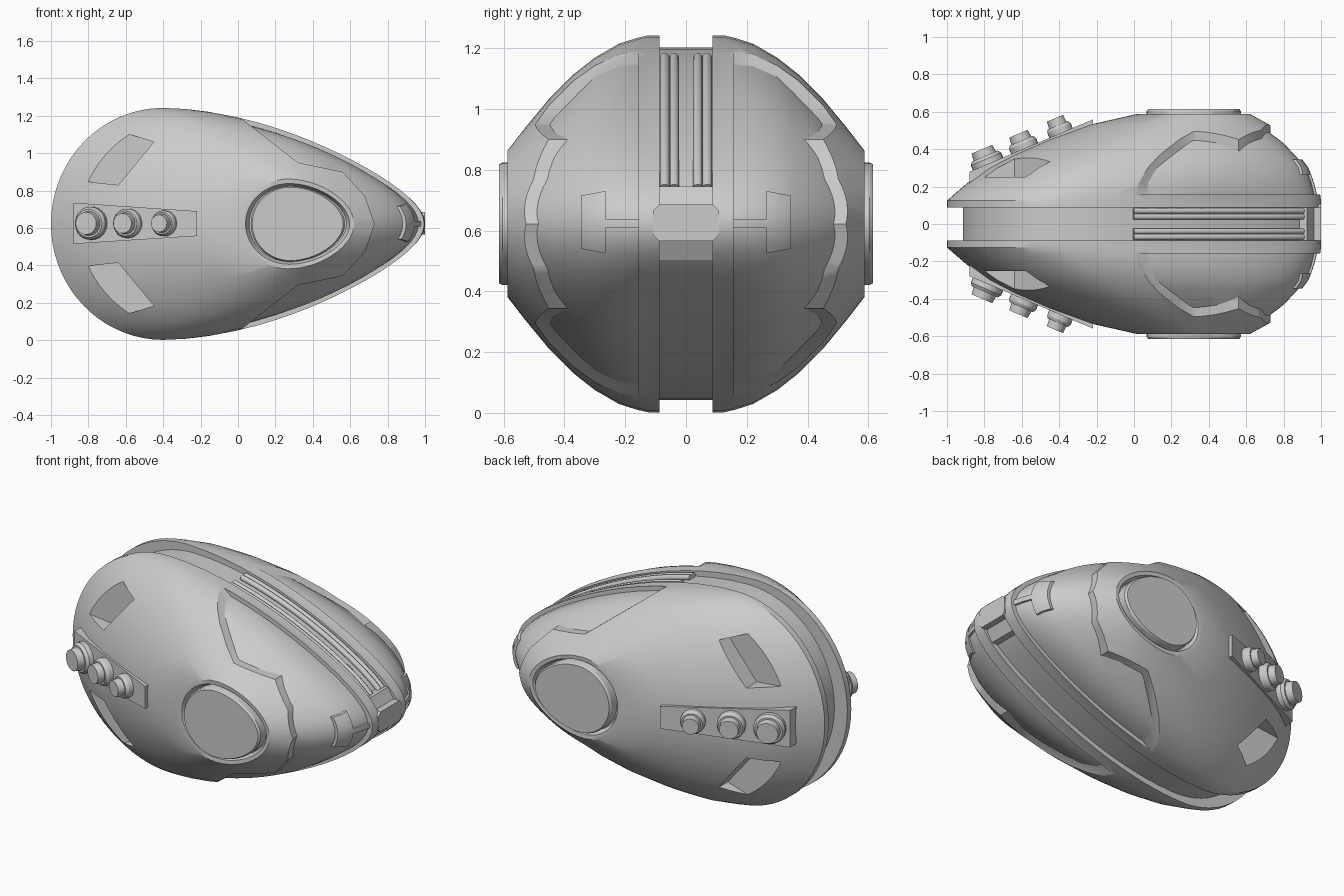
import bpy, bmesh, math
from mathutils import Vector, Matrix

if "Cube" in bpy.data.objects:
    bpy.data.objects.remove(bpy.data.objects["Cube"])

ZC = 0.622
# hull levels: y, left x, right x, half height
LEVELS = [(.088, -1, 1, .62), (.125, -1, 1, .62), (.16, -.96, .995, .612), (.22, -.89, .98, .593),
          (.30, -.78, .95, .547), (.37, -.645, .905, .492), (.45, -.46, .83, .412),
          (.53, -.24, .725, .315), (.588, .015, .62, .24)]


def egg(xl, xr, h, t, n=72):
    """Egg outline in xz; t=0 is the pointed outer shape, t=1 the round window shape."""
    xp = xl + (xr - xl) * (.3 + .12 * t)
    k = .378 - .26 * t
    pts = []
    for i in range(n):
        a = 2 * math.pi * i / n
        c, s = math.cos(a), math.sin(a)
        x = xp + c * ((xr - xp) if c > 0 else (xp - xl))
        pts.append((x, ZC + s * h * (1 - k * max(c, 0) ** 1.72)))
    return pts


def make(name, bm):
    bmesh.ops.recalc_face_normals(bm, faces=bm.faces[:])
    me = bpy.data.meshes.new(name)
    bm.to_mesh(me)
    bm.free()
    ob = bpy.data.objects.new(name, me)
    bpy.context.collection.objects.link(ob)
    return ob


def loft(name, rings):
    """Closed skin over a list of equal-length 3D rings."""
    bm = bmesh.new()
    vs = [[bm.verts.new(p) for p in r] for r in rings]
    n = len(vs[0])
    for a, b in zip(vs, vs[1:]):
        for i in range(n):
            bm.faces.new((a[i], a[(i + 1) % n], b[(i + 1) % n], b[i]))
    bm.faces.new(vs[0])
    bm.faces.new(vs[-1])
    return make(name, bm)


def ring(y, xl, xr, h, t):
    return [(x, y, z) for x, z in egg(xl, xr, h, t)]


def hull(name, inset=0.0, extra=()):
    rings = [ring(y - inset * .6 * (y > .3), xl + inset, xr - inset, h - inset,
                  max(0, (y - .125) / .463)) for y, xl, xr, h in LEVELS]
    return loft(name, rings + list(extra))


def prism(name, poly, lo, hi, axis='y'):
    """Extrude an (x,z) outline along y, or a (y,z) outline along x."""
    def pt(p, d):
        v = d(p[0]) if callable(d) else d
        return (p[0], v, p[1]) if axis == 'y' else (v, p[0], p[1])
    return loft(name, [[pt(p, lo) for p in poly], [pt(p, hi) for p in poly]])


def apply(ob, kind, **kw):
    m = ob.modifiers.new(kind, kind)
    for k, v in kw.items():
        setattr(m, k, v)
    bpy.context.view_layer.objects.active = ob
    bpy.ops.object.modifier_apply(modifier=m.name)


def boolean(ob, cutter, op):
    apply(ob, 'BOOLEAN', object=cutter, operation=op, solver='EXACT')
    bpy.data.objects.remove(cutter)


def finish(ob, mirror=True, angle=28):
    if mirror:
        apply(ob, 'MIRROR', use_axis=(False, True, False), use_clip=False, use_mirror_merge=False)
    bpy.ops.object.select_all(action='DESELECT')
    ob.select_set(True)
    bpy.context.view_layer.objects.active = ob
    bpy.ops.object.shade_smooth_by_angle(angle=math.radians(angle))


def flip(pts):
    return [(a, 2 * ZC - b) for a, b in pts]


# outer shells with window groove, nose recess and rear slots
nose_edge = [(-.115, 1.29), (.32, .95), (.56, .90), (.68, .77), (.73, ZC)]
nose_poly = nose_edge + flip(nose_edge[:-1])[::-1] + [(1.3, -.1), (1.3, 1.4)]
slot = [(-.70, 1.14), (-.61, 1.11), (-.45, 1.06), (-.64, .83), (-.83, .85), (-.9, .86)]
shell = hull('outer_shell', 0, [ring(.586, .04, .597, .216, 1), ring(.55, .06, .58, .203, 1)])
boolean(shell, prism('cut', nose_poly, .157, 1), 'DIFFERENCE')
for s in (slot, flip(slot)):
    boolean(shell, prism('cut', s, .25, 1), 'DIFFERENCE')
finish(shell)

# recessed nose panels
nose = hull('nose_panel', .03)
boolean(nose, prism('cut', [(x - .02, z) for x, z in nose_poly], .1, 1), 'INTERSECT')
finish(nose)

# raised brackets on the nose
bracket = hull('nose_bracket', .017)
bracket_poly = [(.15, .608), (.265, .608), (.265, .525), (.345, .54), (.345, .715),
                (.265, .73), (.265, .638), (.15, .638)]
boolean(bracket, prism('cut', bracket_poly, .8, 1.3, 'x'), 'INTERSECT')
finish(bracket)

# side windows
window = loft('side_window', [ring(.53, .068, .572, .202, 1), ring(.603, .068, .572, .202, 1),
                              ring(.615, .076, .562, .196, 1)])
finish(window)

# button plates and stepped buttons
def plate_y(x):
    return .279 + .424 * (x + .88)


plate = prism('button_plate', [(-.88, .515), (-.22, .557), (-.22, .69), (-.88, .735)],
              lambda x: plate_y(x) - .1, plate_y)
finish(plate)
axis = Vector((-.39, .92, 0)).normalized()
side = Vector((axis.y, -axis.x, 0))
for i, (x, r) in enumerate([(-.78, .088), (-.585, .078), (-.39, .068)]):
    base = Vector((x, plate_y(x), .625))
    prof = [(1, -.06), (1, .028), (.86, .045), (.74, .045), (.68, .085)]
    rings = [[base + axis * d + (side * math.cos(a) + Vector((0, 0, 1)) * math.sin(a)) * r * f
              for a in (2 * math.pi * j / 28 for j in range(28))] for f, d in prof]
    finish(loft(f'button_{i + 1}', rings))

# recessed centre band
CORE = (-.915, .955, .58, 0)
finish(loft('centre_band', [ring(-.1, *CORE), ring(.1, *CORE)]), False)

# nose block and badge plate
block = prism('nose_block', [(.5, .5), (.925, .5), (.965, .57), (.965, .68), (.925, .745), (.5, .745)], -.1, .1)
finish(block, False)
badge = [(-.108, .585), (-.088, .565), (.088, .565), (.108, .585),
         (.108, .665), (.088, .685), (-.088, .685), (-.108, .665)]
finish(prism('nose_badge', badge, .93, 1.0, 'x'), False)

# four tubes along the top of the nose
path = [(x, z) for x, z in egg(-.9, .965, .588, 0, 120) if x > -.01 and z > .74]
for i, y in enumerate((-.07, -.039, .039, .07)):
    cu = bpy.data.curves.new('tube', 'CURVE')
    cu.dimensions = '3D'
    cu.bevel_depth = .016
    cu.bevel_resolution = 3
    cu.use_fill_caps = True
    sp = cu.splines.new('POLY')
    sp.points.add(len(path) - 1)
    for p, (x, z) in zip(sp.points, path):
        p.co = (x, y, z, 1)
    ob = bpy.data.objects.new(f'top_tube_{i + 1}', cu)
    bpy.context.collection.objects.link(ob)
